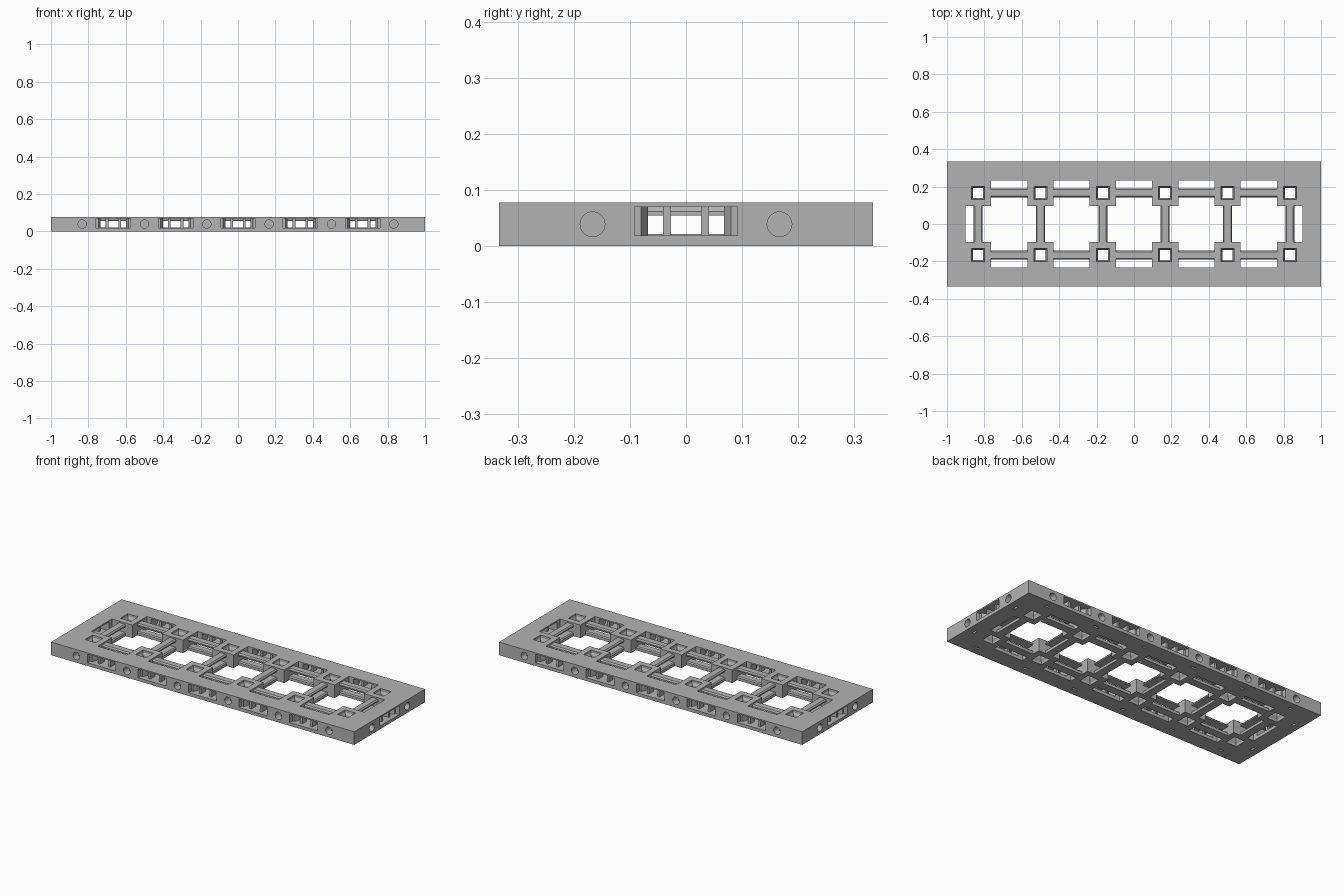
import bpy, bmesh
from math import pi
from mathutils import Matrix, Vector

if "Cube" in bpy.data.objects:
    bpy.data.objects.remove(bpy.data.objects["Cube"])

PITCH = 1 / 3
H = 0.078
POST = 0.07
POST_X = [(i - 2.5) * PITCH for i in range(6)]
CELL_X = [(i - 2) * PITCH for i in range(5)]
ROW_Y = [-PITCH / 2, PITCH / 2]

grey = bpy.data.materials.new("stone grey")
grey.use_nodes = True
grey.diffuse_color = (0.45, 0.45, 0.45, 1)
grey.node_tree.nodes["Principled BSDF"].inputs["Base Color"].default_value = (0.45, 0.45, 0.45, 1)


def box(bm, x0, x1, y0, y1, z0, z1, m=Matrix()):
    size = Matrix.Diagonal((x1 - x0, y1 - y0, z1 - z0, 1))
    mid = Matrix.Translation(((x0 + x1) / 2, (y0 + y1) / 2, (z0 + z1) / 2))
    bmesh.ops.create_cube(bm, size=1, matrix=m @ mid @ size)


def prism(bm, points, offset, m=Matrix()):
    face = bm.faces.new([bm.verts.new(m @ Vector(p)) for p in points])
    new = bmesh.ops.extrude_face_region(bm, geom=[face])["geom"]
    step = m.to_3x3() @ Vector(offset)
    bmesh.ops.translate(bm, vec=step, verts=[v for v in new if isinstance(v, bmesh.types.BMVert)])


def make(name, bm):
    bmesh.ops.recalc_face_normals(bm, faces=bm.faces)
    mesh = bpy.data.meshes.new(name)
    bm.to_mesh(mesh)
    bm.free()
    mesh.materials.append(grey)
    ob = bpy.data.objects.new(name, mesh)
    bpy.context.collection.objects.link(ob)
    return ob


def cut(target, bm):
    cutter = make("cutter", bm)
    cutter.hide_render = True
    mod = target.modifiers.new("cut", "BOOLEAN")
    mod.operation, mod.solver, mod.object = "DIFFERENCE", "EXACT", cutter
    bpy.context.view_layer.objects.active = target
    bpy.ops.object.modifier_apply(modifier=mod.name)
    bpy.data.objects.remove(cutter)


# Places on the four outer walls: local -y points outward
def wall(x, y, turn):
    return Matrix.Translation((x, y, 0)) @ Matrix.Rotation(turn, 4, "Z")


def walls(xs, ys):
    long_sides = [wall(x, s * PITCH, 0 if s < 0 else pi) for x in xs for s in (-1, 1)]
    return long_sides + [wall(s, y, s * pi / 2) for y in ys for s in (-1, 1)]


ports = walls(CELL_X, [0])
sockets = walls(POST_X, ROW_Y)

# Frame with its posts: a slab opened up between the posts
bm = bmesh.new()
box(bm, -1, 1, -PITCH, PITCH, 0, H)
frame = make("frame_and_posts", bm)

bm = bmesh.new()
box(bm, -0.9, 0.9, POST - PITCH / 2, PITCH / 2 - POST, -0.1, 0.2)
cut(frame, bm)

bm = bmesh.new()
half = PITCH / 2 - POST
for x in CELL_X:
    box(bm, x - half, x + half, -0.232, 0.232, -0.1, 0.2)
cut(frame, bm)

# Clip ports in the walls, narrowing inward
bm = bmesh.new()
plan = [(0.092, -0.02), (0.092, 0.025), (0.08, 0.025), (0.068, 0.05), (0.068, 0.11)]
outline = plan + [(-u, d) for u, d in reversed(plan)]
for m in ports:
    prism(bm, [(u, d, 0.019) for u, d in outline], (0, 0, 0.051), m)
cut(frame, bm)

# Round sockets in the walls
bm = bmesh.new()
for m in sockets:
    place = m @ Matrix.Translation((0, 0.02, H / 2)) @ Matrix.Rotation(pi / 2, 4, "X")
    bmesh.ops.create_cone(bm, cap_ends=True, segments=32, radius1=0.022,
                          radius2=0.022, depth=0.08, matrix=place)
cut(frame, bm)

# Small release slits under the sockets
bm = bmesh.new()
for m in sockets:
    box(bm, -0.015, 0.015, 0.042, 0.054, -0.05, 0.03, m)
cut(frame, bm)

# Square post holes, slightly waisted
bm = bmesh.new()
for x in POST_X:
    for y in ROW_Y:
        place = Matrix.Translation((x, y, H / 2))
        profile = [(-0.05, 0.035), (-0.025, 0.035), (-0.012, 0.027),
                   (0.012, 0.027), (0.025, 0.035), (0.05, 0.035)]
        rings = [[bm.verts.new(place @ Vector((a * r, b * r, z)))
                  for a, b in ((-1, -1), (1, -1), (1, 1), (-1, 1))] for z, r in profile]
        for low, high in zip(rings, rings[1:]):
            for i in range(4):
                j = (i + 1) % 4
                bm.faces.new((low[i], low[j], high[j], high[i]))
        bm.faces.new(rings[0])
        bm.faces.new(rings[-1])
cut(frame, bm)

# Twin columns inside each port
bm = bmesh.new()
for m in ports:
    for u in (-0.034, 0.034):
        box(bm, u - 0.007, u + 0.007, 0.025, 0.065, 0.017, 0.072, m)
make("port_columns", bm)

# Beams between posts: chamfered upper rail over a flat lower rail
upper = [(-0.024, 0.055), (0.024, 0.055), (0.024, 0.062), (0.018, 0.07), (-0.018, 0.07), (-0.024, 0.062)]
lower = [(-0.024, 0), (0.024, 0), (0.024, 0.016), (0.018, 0.022), (-0.018, 0.022), (-0.024, 0.016)]
spans = [Matrix.Translation((x, y, 0)) for x in CELL_X for y in ROW_Y]
spans += [wall(x, 0, pi / 2) for x in POST_X]
for name, section in (("upper_rails", upper), ("lower_rails", lower)):
    bm = bmesh.new()
    for m in spans:
        prism(bm, [(-half, w, z) for w, z in section], (2 * half, 0, 0), m)
    make(name, bm)
